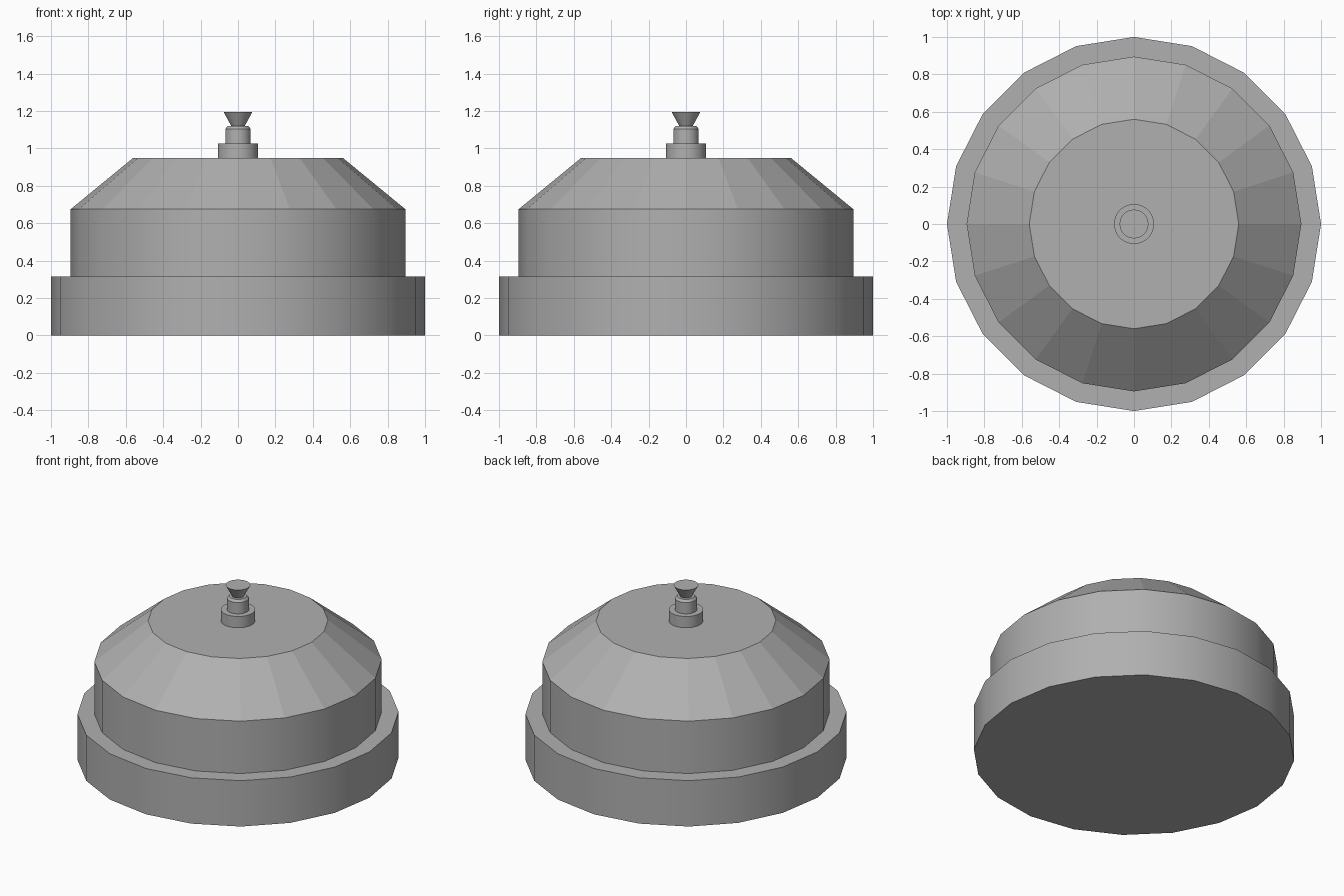
import bpy, bmesh
from math import cos, sin, tau

if "Cube" in bpy.data.objects:
    bpy.data.objects.remove(bpy.data.objects["Cube"])

# Mid-dark grey for every part
grey = bpy.data.materials.new("dark_grey")
grey.diffuse_color = (0.434, 0.434, 0.434, 1)
grey.use_nodes = True
grey.node_tree.nodes["Principled BSDF"].inputs["Base Color"].default_value = grey.diffuse_color


def lathe(name, profile, sides, flat_bands=()):
    """Closed turned part from (radius, height) pairs; rings stay crisp, walls smooth."""
    bm = bmesh.new()
    rings = [[bm.verts.new((r * cos(tau * i / sides), r * sin(tau * i / sides), z))
              for i in range(sides)] for r, z in profile]
    bm.faces.new(rings[0][::-1])
    bm.faces.new(rings[-1])
    for band, (low, high) in enumerate(zip(rings, rings[1:])):
        for i in range(sides):
            j = (i + 1) % sides
            face = bm.faces.new((low[i], low[j], high[j], high[i]))
            face.smooth = band not in flat_bands
    for ring in rings:
        for i in range(sides):
            bm.edges.get((ring[i], ring[(i + 1) % sides])).smooth = False
    mesh = bpy.data.meshes.new(name)
    bm.to_mesh(mesh)
    bm.free()
    mesh.materials.append(grey)
    obj = bpy.data.objects.new(name, mesh)
    bpy.context.collection.objects.link(obj)
    return obj


# Wide base drum
lathe("base", [(1.0, 0), (1.0, 0.315)], 20)

# Cover with faceted sloping shoulder
lathe("cover", [(0.895, 0.315), (0.895, 0.675), (0.56, 0.95)], 20, flat_bands=(1,))

# Stacked knob: collar, chamfered stem, flared cap
lathe("knob_collar", [(0.107, 0.95), (0.107, 1.027)], 32)
lathe("knob_stem", [(0.068, 1.027), (0.068, 1.105), (0.055, 1.12)], 32)
lathe("knob_cap", [(0.036, 1.12), (0.077, 1.195)], 32)
